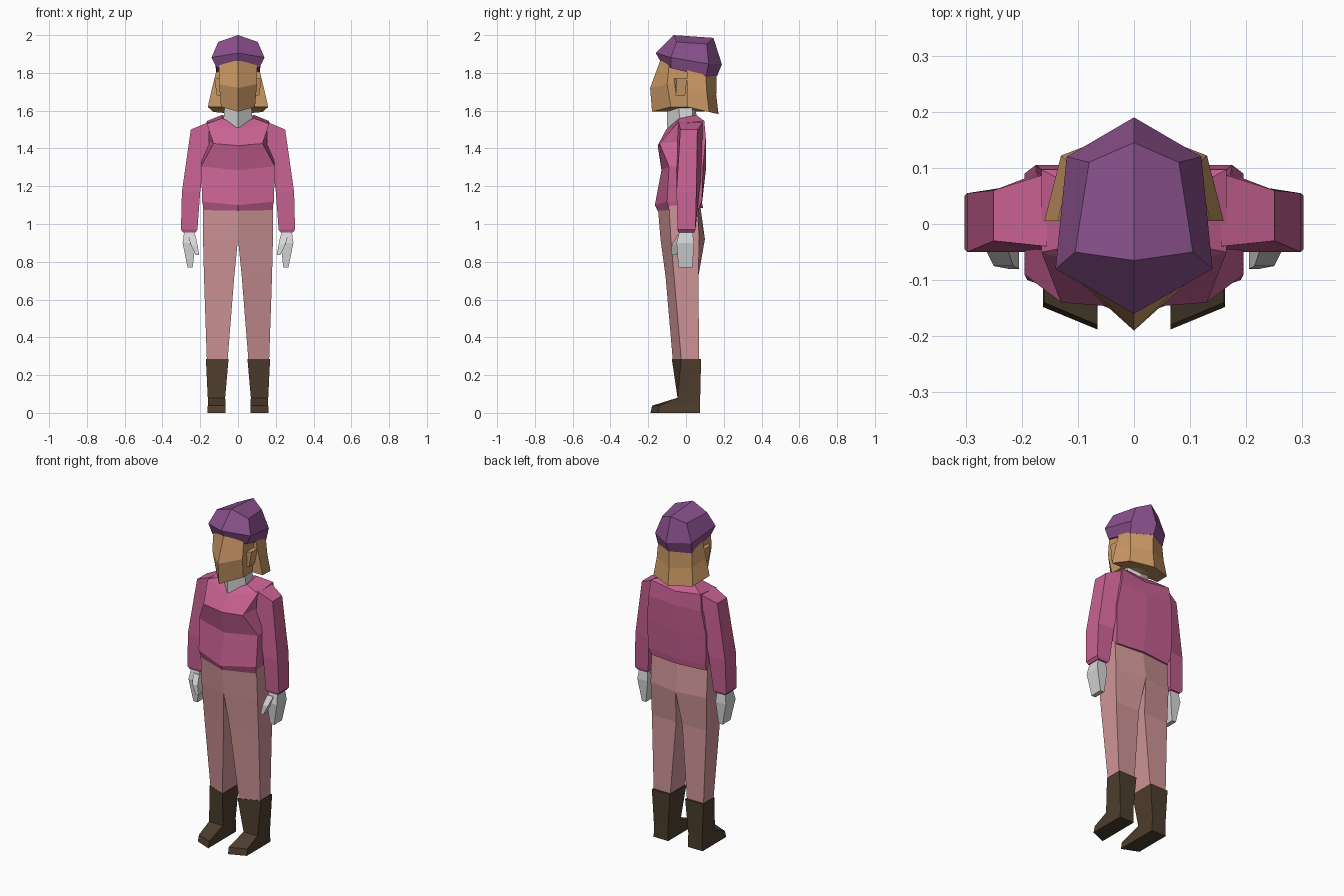
import bpy
import bmesh

default_cube = bpy.data.objects.get("Cube")
if default_cube:
    bpy.data.objects.remove(default_cube, do_unlink=True)


def material(name, red, green, blue):
    mat = bpy.data.materials.new(name)
    mat.use_nodes = True
    mat.diffuse_color = (red, green, blue, 1)
    shader = mat.node_tree.nodes["Principled BSDF"]
    shader.inputs["Base Color"].default_value = mat.diffuse_color
    return mat


plum = material("plum_hat", .25, .08, .26)
tan = material("warm_tan", .6, .32, .13)
pale = material("pale_grey", .68, .68, .68)
pink = material("rose_pink", .58, .12, .29)
salmon = material("dusty_salmon", .63, .3, .31)
brown = material("dark_brown", .076, .048, .027)


def section(z, outer, front, back, inner=0, front_skew=0, back_skew=0,
            narrow=0, slope=0, dip=0):
    """Four-cornered section between an inner and an outer edge.
    The skews pull the outer corners in along y, narrow pulls in the back
    outer corner, slope tilts it along y and dip lowers the outer edge."""
    outline = [(inner, front, 0),
               (outer, front + front_skew, dip),
               (outer - narrow, back - back_skew, dip),
               (inner, back, 0)]
    return [(x, y, z + slope * (y - front) - drop) for x, y, drop in outline]


def mirrored_loft(name, mat, *rings):
    """Skin the +x half between rings, cap both ends and mirror it.
    Faces lying on the centre plane are left out so the halves weld."""
    bm = bmesh.new()
    loops = [[bm.verts.new(point) for point in ring] for ring in rings]
    faces = [loops[0], loops[-1]]
    for lower, upper in zip(loops, loops[1:]):
        for i in range(len(lower)):
            j = (i + 1) % len(lower)
            faces.append([lower[i], lower[j], upper[j], upper[i]])
    for corners in faces:
        if any(vert.co.x > .001 for vert in corners):
            bm.faces.new(corners)
    bmesh.ops.recalc_face_normals(bm, faces=bm.faces[:])
    mesh = bpy.data.meshes.new(name)
    bm.to_mesh(mesh)
    bm.free()
    mesh.materials.append(mat)
    obj = bpy.data.objects.new(name, mesh)
    bpy.context.collection.objects.link(obj)
    mirror = obj.modifiers.new("Mirror", "MIRROR")
    mirror.use_axis[0] = True
    mirror.merge_threshold = .001


# Faceted cap: narrow band, wide brow line, flat sloping crown
mirrored_loft(
    "hat", plum,
    section(1.86, outer=.113, front=-.135, back=.165,
            front_skew=.055, back_skew=.06, slope=-.25, dip=.02),
    section(1.905, outer=.14, front=-.16, back=.19,
            front_skew=.08, back_skew=.07, narrow=.02, slope=-.17, dip=.01),
    section(2, outer=.105, front=-.065, back=.145,
            front_skew=.015, back_skew=.035, narrow=.025, slope=-.07, dip=.035))

# Head with a pointed face ridge
mirrored_loft(
    "head", tan,
    section(1.595, outer=.09, front=-.18, back=.1, front_skew=.1, back_skew=.07, dip=-.025),
    section(1.72, outer=.1, front=-.19, back=.1, front_skew=.09, back_skew=.07, dip=-.02),
    section(1.87, outer=.1, front=-.135, back=.1, front_skew=.045, back_skew=.07, dip=.03))

# Hair flaring out to the sides and nape
mirrored_loft(
    "hair", tan,
    section(1.62, outer=.16, front=.005, back=.172, back_skew=.05, narrow=.03, slope=-.23),
    section(1.72, outer=.137, front=.005, back=.16, back_skew=.05, narrow=.02, slope=-.23),
    section(1.83, outer=.11, front=.005, back=.163, back_skew=.06, slope=-.25))

# Small wedge ears
mirrored_loft(
    "ears", tan,
    section(1.68, inner=.09, outer=.112, front=-.055, back=-.005),
    section(1.77, inner=.09, outer=.125, front=-.07, back=.005, front_skew=.02))

mirrored_loft(
    "neck", pale,
    section(1.51, outer=.08, front=-.1, back=.06, front_skew=.07, back_skew=.02),
    section(1.64, outer=.07, front=-.1, back=.05, front_skew=.06, back_skew=.02))

# Sweater: tucked hem, waist, chest shelf, shoulder line, neckline
mirrored_loft(
    "sweater", pink,
    section(1.07, outer=.18, front=-.15, back=.09, front_skew=.06, back_skew=.02, slope=.06),
    section(1.1, outer=.19, front=-.165, back=.085, front_skew=.065, slope=.05, dip=-.015),
    section(1.285, outer=.195, front=-.13, back=.105, front_skew=.04, back_skew=.015, dip=-.02),
    section(1.415, outer=.13, front=-.15, back=.105, front_skew=.01, narrow=-.045,
            slope=.1, dip=-.01),
    section(1.5, outer=.165, front=-.105, back=.097, front_skew=.055, slope=.1, dip=-.025),
    section(1.525, outer=.085, front=-.08, back=.075, front_skew=.045, back_skew=.02,
            slope=.2, dip=-.025))

# Sleeves: steep shoulder sections, elbow, cuff and turned-in cuff edge
mirrored_loft(
    "sleeves", pink,
    section(1.33, inner=.15, outer=.155, front=-.05, back=.09, front_skew=.01, dip=-.21),
    section(1.3, inner=.185, outer=.25, front=-.05, back=.085,
            front_skew=.02, back_skew=.025, dip=-.2),
    section(1.17, inner=.2, outer=.297, front=-.05, back=.07, back_skew=.015),
    section(.97, inner=.215, outer=.302, front=-.045, back=.05),
    section(.955, inner=.225, outer=.29, front=-.04, back=.045))

# Mitten hands and thumbs
mirrored_loft(
    "hands", pale,
    section(.96, inner=.23, outer=.285, front=-.035, back=.035),
    section(.9, inner=.225, outer=.293, front=-.05, back=.042),
    section(.77, inner=.24, outer=.267, front=-.04, back=.035))
mirrored_loft(
    "thumbs", pale,
    section(.94, inner=.225, outer=.265, front=-.045, back=.01),
    section(.89, inner=.215, outer=.25, front=-.075, back=-.03),
    section(.835, inner=.205, outer=.223, front=-.08, back=-.05))

# Trousers: hips welded at the centre, then separate tapering legs
mirrored_loft(
    "trousers", salmon,
    section(1.1, outer=.185, front=-.15, back=.075, front_skew=.06, back_skew=.015),
    section(.92, outer=.185, front=-.135, back=.1, front_skew=.055, back_skew=.03),
    section(.72, inner=.02, outer=.18, front=-.108, back=.065, front_skew=.045),
    section(.28, inner=.055, outer=.165, front=-.07, back=.07, front_skew=.045))

# Boots: shaft, ankle, then the toe reaching forward to the sole
mirrored_loft(
    "boots", brown,
    section(.285, inner=.05, outer=.17, front=-.075, back=.08, front_skew=.05),
    section(.08, inner=.068, outer=.16, front=-.045, back=.075),
    section(.038, inner=.065, outer=.16, front=-.18, back=.075, front_skew=.04),
    section(0, inner=.065, outer=.162, front=-.188, back=.075, front_skew=.04))
